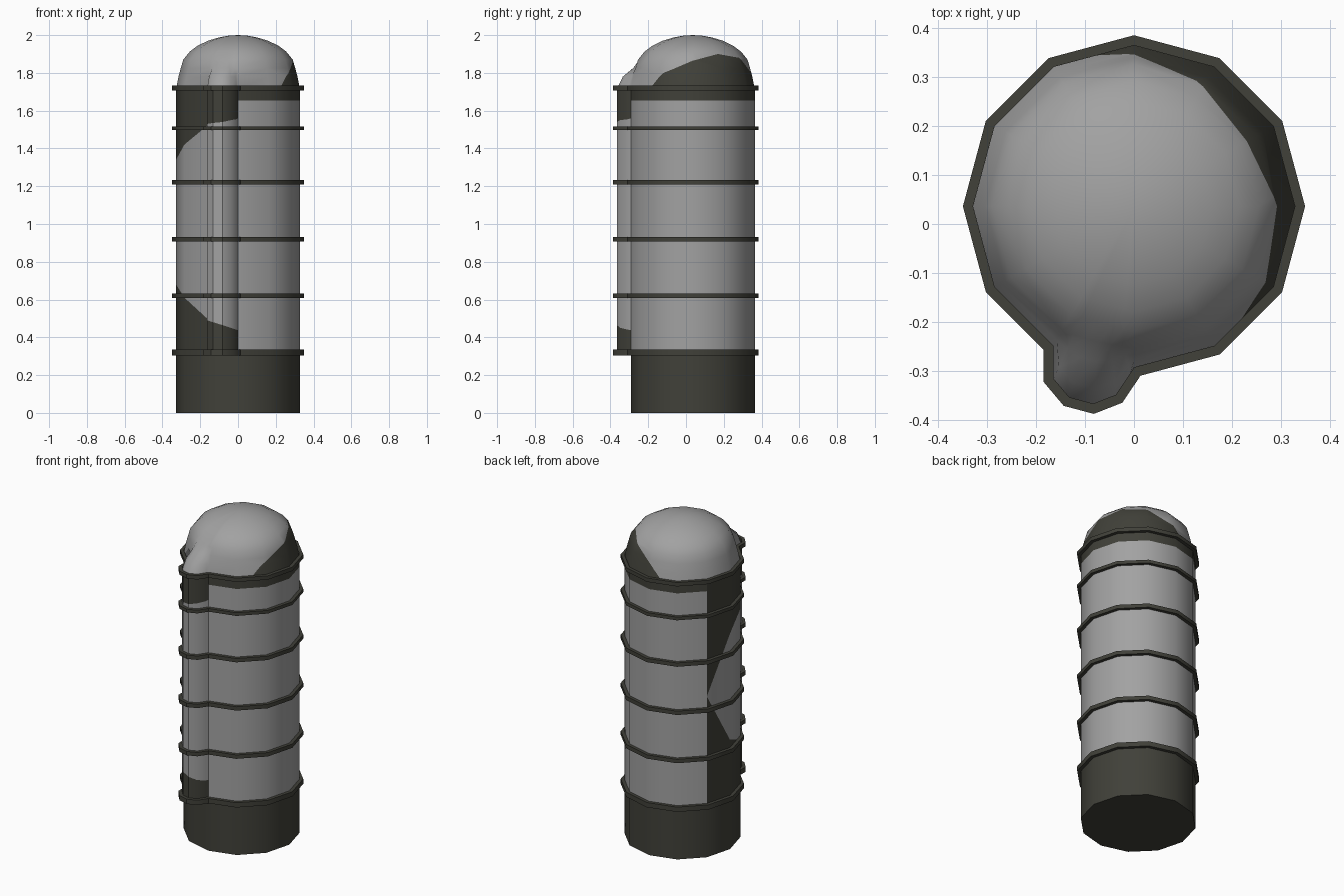
import bpy, bmesh, math
from mathutils import Vector

if "Cube" in bpy.data.objects:
    bpy.data.objects.remove(bpy.data.objects["Cube"])

CY, R = 0.036, 0.328          # centre and radius of the twelve-sided tower
BUMP = [(-.164, -.315), (-.132, -.353), (-.083, -.366), (-.037, -.348), (-.008, -.305)]


def material(name, rgb):
    m = bpy.data.materials.new(name)
    m.diffuse_color = (*rgb, 1)
    m.use_nodes = True
    m.node_tree.nodes["Principled BSDF"].inputs["Base Color"].default_value = m.diffuse_color
    return m


MATS = [material("light grey", (.36, .36, .36)), material("dark olive", (.052, .052, .041))]


def finish(name, bm, angle=35):
    me = bpy.data.meshes.new(name)
    bm.to_mesh(me)
    bm.free()
    for m in MATS:
        me.materials.append(m)
    ob = bpy.data.objects.new(name, me)
    bpy.context.collection.objects.link(ob)
    bpy.ops.object.select_all(action='DESELECT')
    ob.select_set(True)
    bpy.context.view_layer.objects.active = ob
    bpy.ops.object.shade_smooth_by_angle(angle=math.radians(angle))
    return ob


def dodecagon(r):
    return [Vector((r * math.cos(math.radians(30 * k - 90)),
                    CY + r * math.sin(math.radians(30 * k - 90)))) for k in range(12)]


def outline(r=R, bulge=1.0):
    """Tower outline with the front pipe bulge, which can fade away."""
    pts, full = dodecagon(r), dodecagon(R)
    extra = []
    for i, b in enumerate(BUMP):
        t = (i + 1) / 6
        extra.append(pts[11].lerp(pts[0], t) + bulge * (Vector(b) - full[11].lerp(full[0], t)))
    return pts + extra


def offset(pts, d):
    out, n = [], len(pts)
    for i, p in enumerate(pts):
        a, b = (p - pts[i - 1]).normalized(), (pts[(i + 1) % n] - p).normalized()
        na, nb = Vector((a.y, -a.x)), Vector((b.y, -b.x))
        m = (na + nb).normalized()
        out.append(p + m * d / max(m.dot(na), .5))
    return out


def ring(bm, pts, z):
    return [bm.verts.new((p.x, p.y, z)) for p in pts]


def bridge(bm, lo, hi, mat):
    n = len(lo)
    for i in range(n):
        j = (i + 1) % n
        bm.faces.new((lo[i], lo[j], hi[j], hi[i])).material_index = mat


# Plain dark base
bm = bmesh.new()
lo, hi = ring(bm, dodecagon(R), 0), ring(bm, dodecagon(R), .315)
bridge(bm, lo, hi, 1)
bm.faces.new(lo[::-1]).material_index = 1
finish("base", bm)

# Main wall: light panels between dark lower and upper areas
bm = bmesh.new()
pts = outline()
n = len(pts)
bounds = {8: (.999, 1.001), 9: (.68, 1.34), 10: (.61, 1.42), 11: (.5, 1.52), 12: (.49, 1.53),
          13: (.48, 1.535), 14: (.465, 1.54), 15: (.45, 1.55), 16: (.44, 1.555), 17: (.44, 1.56)}
for i in range(n):
    p, q = pts[i], pts[(i + 1) % n]
    a, b = (bounds[i], bounds[i + 1]) if i >= 8 else ((.312, 1.655),) * 2
    za, zb = (.31, *a, 1.72), (.31, *b, 1.72)
    for s in range(3):
        f = bm.faces.new([bm.verts.new(c) for c in (
            (p.x, p.y, za[s]), (q.x, q.y, zb[s]), (q.x, q.y, zb[s + 1]), (p.x, p.y, za[s + 1]))])
        f.material_index = 0 if s == 1 else 1
bm.faces.new(ring(bm, pts, .31)[::-1]).material_index = 1
bmesh.ops.remove_doubles(bm, verts=bm.verts, dist=.0005)
finish("wall", bm)

# Raised hoops around the tower
for k, (z, h) in enumerate([(.32, .03), (.62, .024), (.92, .024), (1.22, .024), (1.507, .02), (1.72, .024)]):
    bm = bmesh.new()
    outer = offset(pts, .02)
    rings = [ring(bm, o, zz) for o, zz in ((pts, z - h / 2), (outer, z - h / 2),
                                           (outer, z + h / 2), (pts, z + h / 2))]
    for lo, hi in zip(rings, rings[1:]):
        bridge(bm, lo, hi, 1)
    finish(f"hoop_{k + 1}", bm)

# Dome, with the pipe bulge fading into it
bm = bmesh.new()
profile = [(.328, 1.715, 1), (.315, 1.78, .8), (.303, 1.825, .35), (.29, 1.87, .06), (.255, 1.913, 0),
           (.215, 1.943, 0), (.16, 1.97, 0), (.1, 1.988, 0), (.05, 1.997, 0)]
rings = [ring(bm, outline(r, k), z) for r, z, k in profile]
for lo, hi in zip(rings, rings[1:]):
    bridge(bm, lo, hi, 0)
top = bm.verts.new((0, CY, 2))
for i in range(n):
    bm.faces.new((rings[-1][i], rings[-1][(i + 1) % n], top))

# Dark patch on the back right of the dome, cut along a height that varies with angle
PATCH = [(-60, 1.64), (-30, 1.80), (0, 1.865), (30, 1.90), (60, 1.88), (90, 1.80), (120, 1.62)]


def patch_value(co):
    a = math.degrees(math.atan2(co.y - CY, co.x))
    for (a0, z0), (a1, z1) in zip(PATCH, PATCH[1:]):
        if a0 <= a <= a1:
            return z0 + (z1 - z0) * (a - a0) / (a1 - a0) - co.z
    return -.1


val = {v: patch_value(v.co) for v in bm.verts}
cut = []
for e in list(bm.edges):
    a, b = e.verts
    if val[a] * val[b] < 0:
        v = bmesh.utils.edge_split(e, a, val[a] / (val[a] - val[b]))[1]
        val[v] = 0
        cut.append(v)
bmesh.ops.connect_verts(bm, verts=cut)
for f in bm.faces:
    f.material_index = 1 if sum(val[v] for v in f.verts) > 0 else 0
finish("dome", bm, 60)
